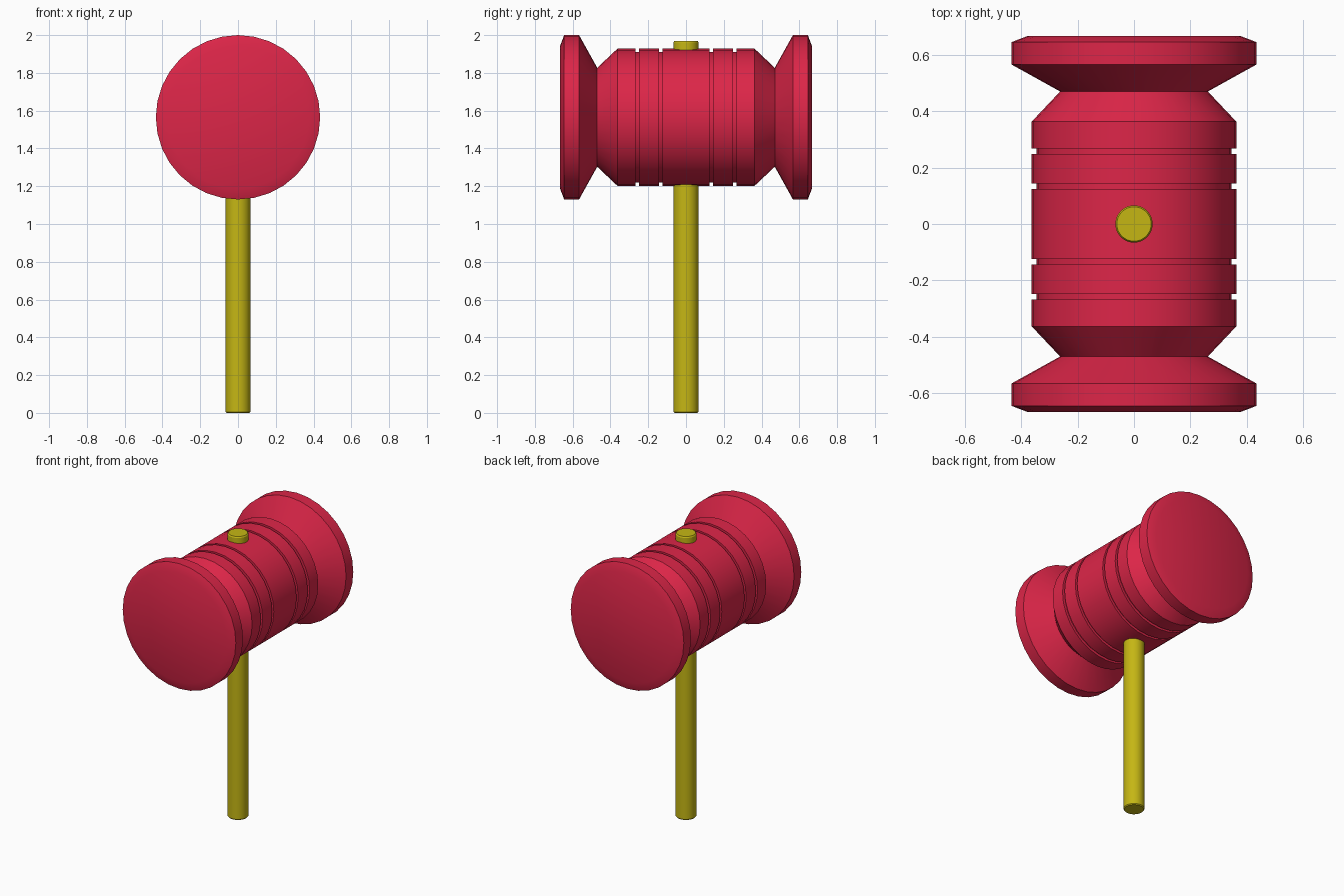
import bpy, bmesh, math

if "Cube" in bpy.data.objects:
    bpy.data.objects.remove(bpy.data.objects["Cube"])

HEAD_Z = 1.565


def material(name, rgb):
    m = bpy.data.materials.new(name)
    m.diffuse_color = (*rgb, 1)
    m.use_nodes = True
    m.node_tree.nodes["Principled BSDF"].inputs["Base Color"].default_value = m.diffuse_color
    return m


def lathe(name, profile, mat, segments, axis):
    """Revolve (height, radius) points into a closed solid along 'Y' or 'Z'."""
    bm = bmesh.new()
    rings = []
    for h, r in profile:
        ring = []
        for i in range(segments):
            a = 2 * math.pi * i / segments
            u, v = r * math.cos(a), r * math.sin(a)
            ring.append(bm.verts.new((u, h, v) if axis == 'Y' else (u, v, h)))
        rings.append(ring)
    for a, b in zip(rings, rings[1:]):
        for i in range(segments):
            j = (i + 1) % segments
            bm.faces.new((a[i], a[j], b[j], b[i]))
    bm.faces.new(rings[0])
    bm.faces.new(rings[-1])
    bmesh.ops.recalc_face_normals(bm, faces=bm.faces)
    mesh = bpy.data.meshes.new(name)
    bm.to_mesh(mesh)
    bm.free()
    mesh.materials.append(mat)
    ob = bpy.data.objects.new(name, mesh)
    bpy.context.collection.objects.link(ob)
    bpy.ops.object.select_all(action='DESELECT')
    ob.select_set(True)
    bpy.context.view_layer.objects.active = ob
    bpy.ops.object.shade_smooth_by_angle(angle=math.radians(25))
    return ob


red = material("crimson_red", (0.72, 0.019, 0.065))
yellow = material("mustard_yellow", (0.56, 0.47, 0.007))

# Mallet head: half profile from the middle out, mirrored to both ends
half = [(0.125, 0.363), (0.125, 0.345), (0.143, 0.345), (0.143, 0.363),
        (0.248, 0.363), (0.248, 0.345), (0.268, 0.345), (0.268, 0.363),
        (0.363, 0.363), (0.47, 0.262), (0.566, 0.435), (0.645, 0.435),
        (0.667, 0.377)]
profile = [(-y, r) for y, r in reversed(half)] + half
head = lathe("mallet_head", profile, red, 32, 'Y')
head.location.z = HEAD_Z

# Handle: round rod with lightly chamfered ends, poking out of the head
lathe("handle", [(0, 0.061), (0.006, 0.066), (1.962, 0.066), (1.97, 0.061)],
      yellow, 32, 'Z')
